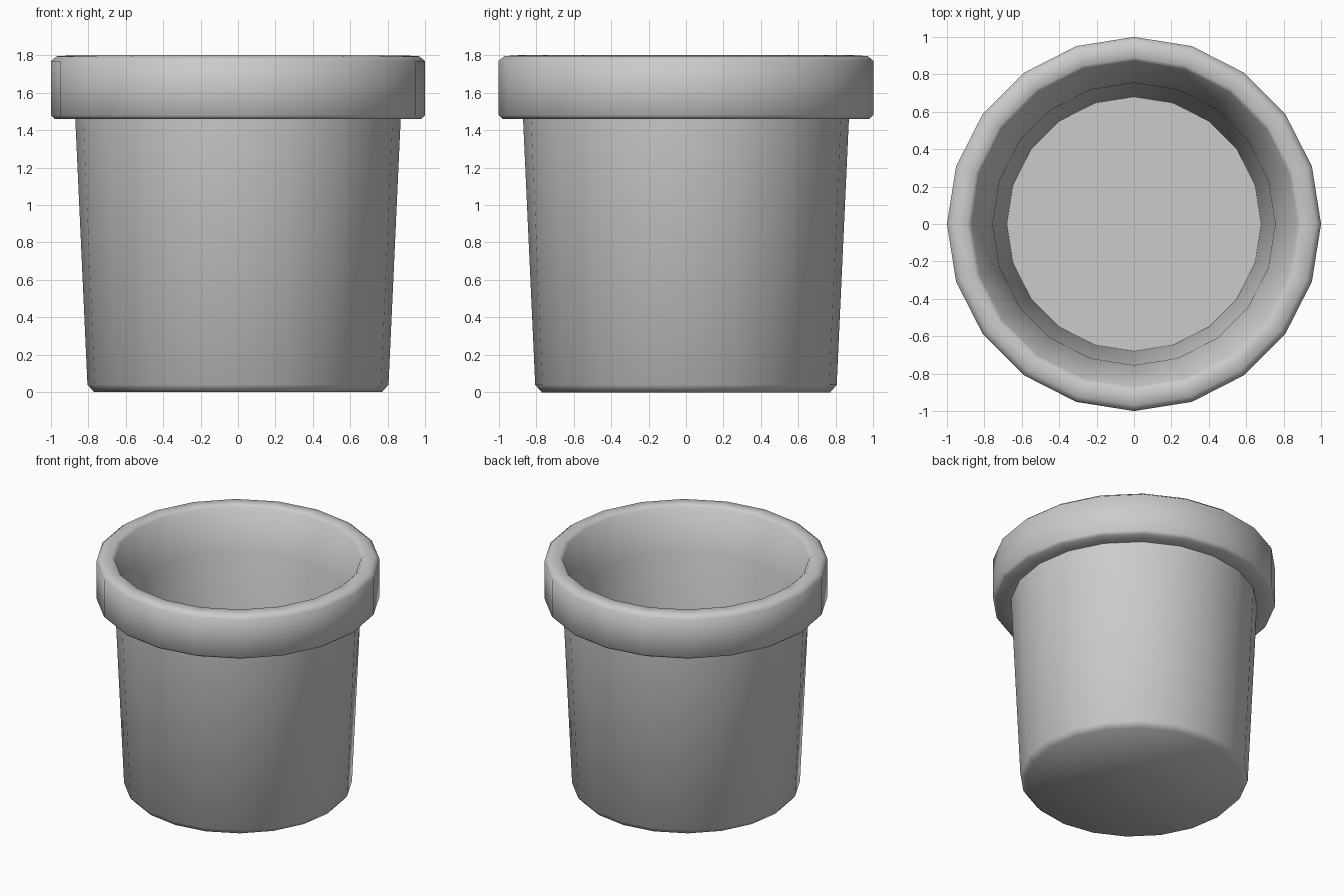
import bpy, bmesh
from math import sin, cos, tau, radians

if "Cube" in bpy.data.objects:
    bpy.data.objects.remove(bpy.data.objects["Cube"])

SIDES = 20


def lathe(name, profile):
    """Spin an (r, z) profile around z and cap both open ends."""
    bm = bmesh.new()
    rings = [[bm.verts.new((r * cos(tau * i / SIDES), r * sin(tau * i / SIDES), z))
              for i in range(SIDES)] for r, z in profile]
    for a, b in zip(rings, rings[1:]):
        for i in range(SIDES):
            j = (i + 1) % SIDES
            bm.faces.new((a[i], a[j], b[j], b[i]))
    bm.faces.new(rings[0][::-1])
    bm.faces.new(rings[-1])
    mesh = bpy.data.meshes.new(name)
    bm.to_mesh(mesh)
    bm.free()
    obj = bpy.data.objects.new(name, mesh)
    bpy.context.collection.objects.link(obj)
    bpy.context.view_layer.objects.active = obj
    obj.select_set(True)
    bpy.ops.object.shade_smooth_by_angle(angle=radians(50))
    return obj


# Tapered pot: base, outer wall, collar, flared mouth, inner wall, floor
lathe("flower_pot", [
    (0.77, 0.0), (0.805, 0.04), (0.87, 1.46),
    (0.98, 1.46), (1.0, 1.48), (1.0, 1.77), (0.97, 1.795),
    (0.89, 1.80), (0.87, 1.78),
    (0.755, 1.48), (0.68, 0.10),
])
